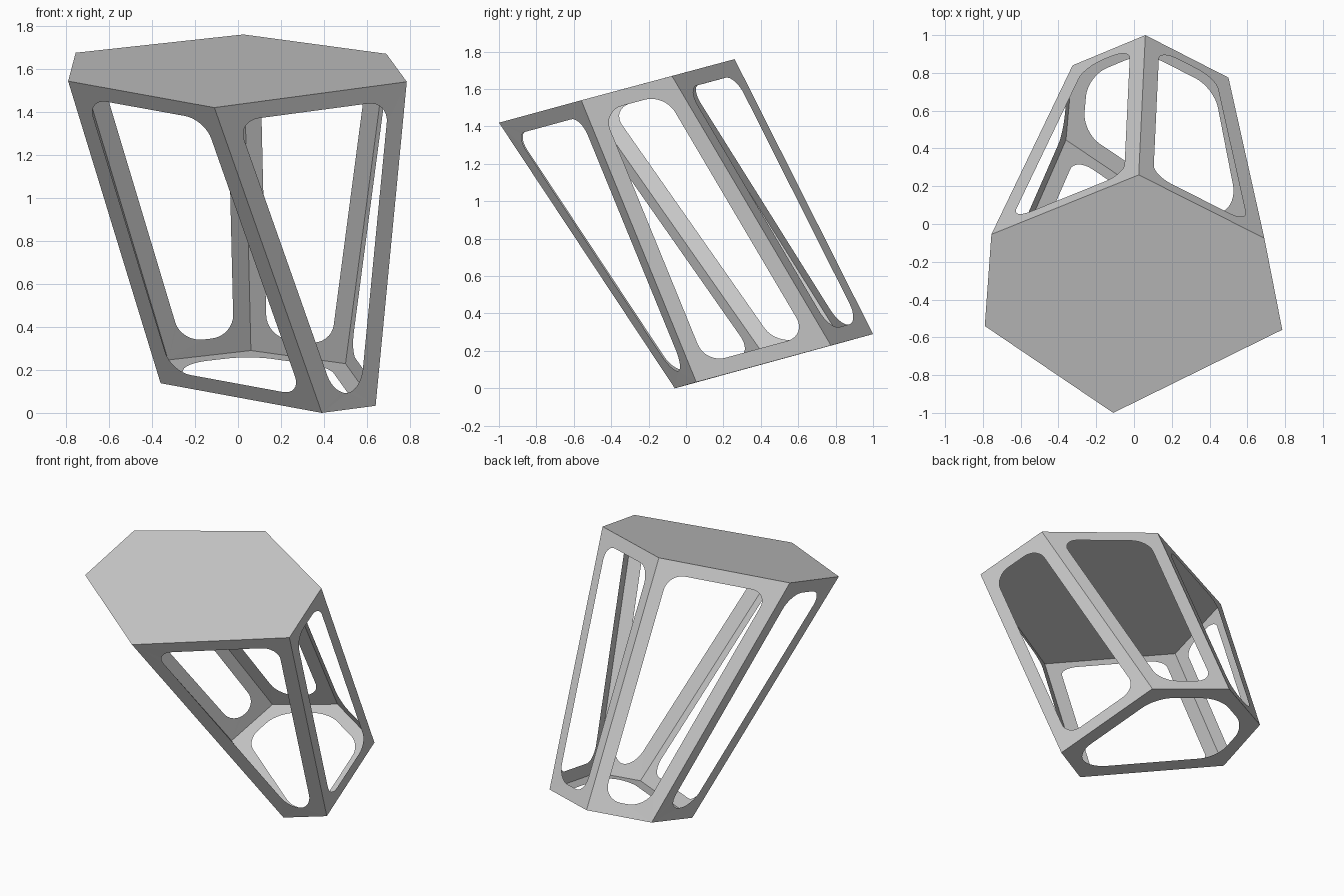
import bpy, bmesh, math
from mathutils import Vector

if "Cube" in bpy.data.objects:
    bpy.data.objects.remove(bpy.data.objects["Cube"])

INSET = 0.085      # width of the frame strips
ROUND = 0.11       # rounding length at opening corners
STEPS = 8

# Matching corners of the tilted top and base, anticlockwise from the front
top = [Vector(p) for p in [(-0.11, -1.0, 1.42), (0.785, -0.56, 1.54), (0.69, -0.075, 1.67),
                           (0.025, 0.26, 1.76), (-0.755, -0.055, 1.675), (-0.79, -0.54, 1.543)]]
base = [Vector(p) for p in [(0.39, -0.06, 0.0), (0.64, 0.055, 0.033), (0.50, 0.775, 0.229),
                            (0.06, 1.0, 0.29), (-0.325, 0.84, 0.246), (-0.36, 0.445, 0.138)]]

grey = bpy.data.materials.new("plain grey")
grey.diffuse_color = (0.6, 0.6, 0.6, 1)
grey.use_nodes = True
grey.node_tree.nodes["Principled BSDF"].inputs["Base Color"].default_value = grey.diffuse_color


def inset_corners(poly):
    """Corners moved inwards by the strip width."""
    out = []
    for i, p in enumerate(poly):
        u = (poly[i - 1] - p).normalized()
        v = (poly[(i + 1) % len(poly)] - p).normalized()
        out.append(p + (u + v) * INSET / math.sin(u.angle(v)))
    return out


def rounded_corner(poly, i):
    """Curve that replaces one corner of the opening."""
    p, a, b = poly[i], poly[i - 1] - poly[i], poly[(i + 1) % len(poly)] - poly[i]
    u = a.normalized() * min(ROUND, 0.49 * a.length)
    v = b.normalized() * min(ROUND, 0.49 * b.length)
    angles = [math.pi / 2 * k / STEPS for k in range(STEPS + 1)]
    return [p + u * (1 - math.sin(t)) + v * (1 - math.cos(t)) for t in angles]


def add_frame(bm, poly):
    """Flat panel with one rounded opening."""
    inner = inset_corners(poly)
    n = len(poly)
    outer = [bm.verts.new(p) for p in poly]
    arcs = [[bm.verts.new(p) for p in rounded_corner(inner, i)] for i in range(n)]
    for i in range(n):
        j = (i + 1) % n
        for a, b in zip(arcs[i], arcs[i][1:]):
            bm.faces.new((outer[i], b, a))
        bm.faces.new((outer[i], outer[j], arcs[j][0], arcs[i][-1]))


def finish(bm, name):
    bmesh.ops.remove_doubles(bm, verts=bm.verts, dist=0.0001)
    for f in bm.faces:
        f.normal_update()
    mesh = bpy.data.meshes.new(name)
    bm.to_mesh(mesh)
    bm.free()
    mesh.materials.append(grey)
    bpy.context.collection.objects.link(bpy.data.objects.new(name, mesh))


# Solid top panel
bm = bmesh.new()
bm.faces.new([bm.verts.new(p) for p in top])
finish(bm, "top_panel")

# Six leaning side frames
bm = bmesh.new()
for i in range(6):
    j = (i + 1) % 6
    add_frame(bm, [base[i], base[j], top[j], top[i]])
finish(bm, "side_frames")

# Base ring, facing down
bm = bmesh.new()
add_frame(bm, base[::-1])
finish(bm, "base_ring")
